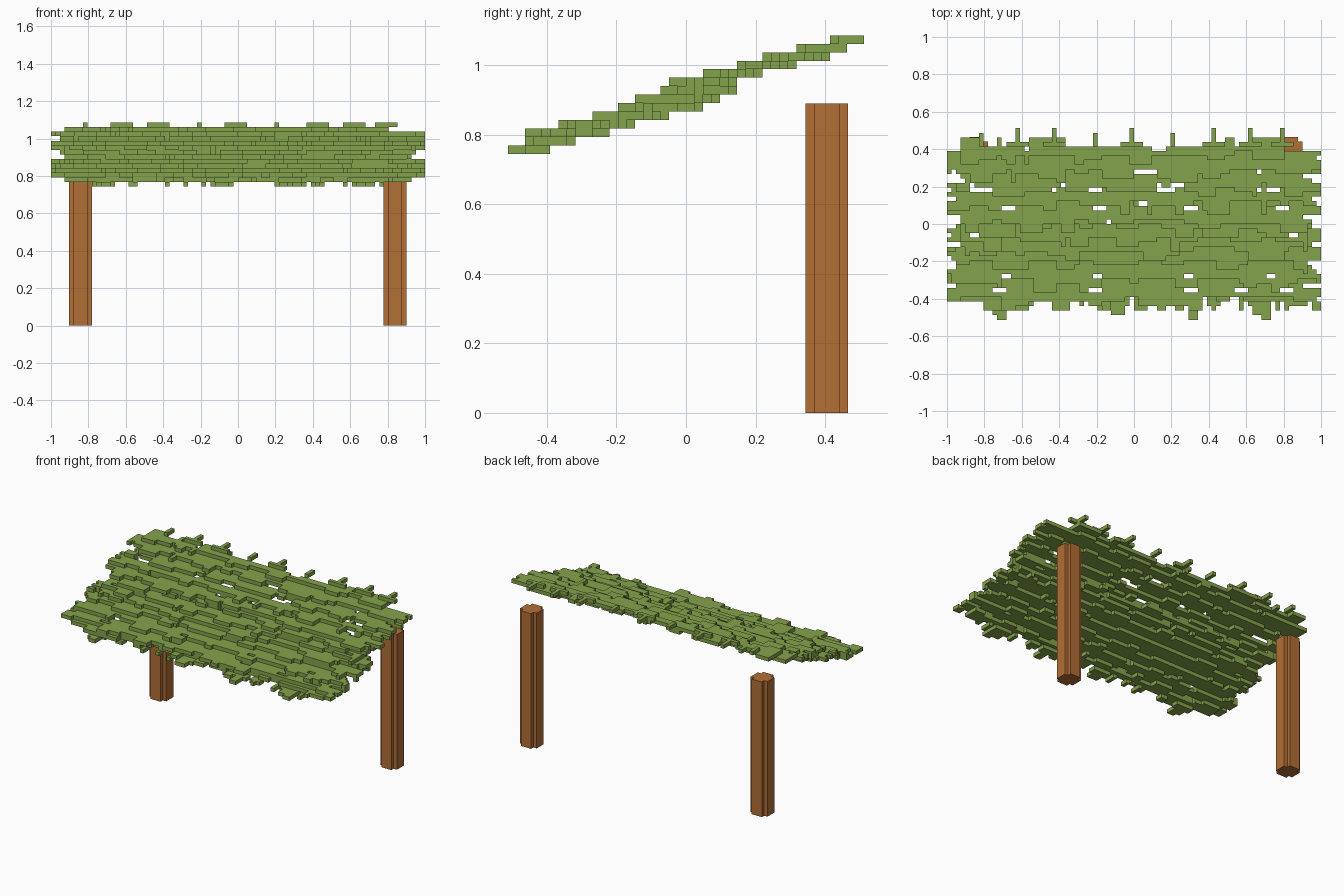
import bpy, bmesh, math, random

if "Cube" in bpy.data.objects:
    bpy.data.objects.remove(bpy.data.objects["Cube"], do_unlink=True)

random.seed(7)
C = 2 / 82           # size of one block
ROOF_Z = 0.744       # underside of the lowest roof layer


def material(name, color):
    m = bpy.data.materials.new(name)
    m.use_nodes = True
    m.diffuse_color = (*color, 1)
    bsdf = m.node_tree.nodes["Principled BSDF"]
    bsdf.inputs["Base Color"].default_value = (*color, 1)
    bsdf.inputs["Roughness"].default_value = 0.9
    return m


def add_object(name, bm, mat):
    mesh = bpy.data.meshes.new(name)
    bm.to_mesh(mesh)
    bm.free()
    mesh.materials.append(mat)
    ob = bpy.data.objects.new(name, mesh)
    bpy.context.collection.objects.link(ob)
    return ob


def runs(x0, x1, max_width):
    """Split a span of columns into random short runs."""
    while x0 < x1:
        w = min(random.randint(1, max_width), x1 - x0)
        yield range(x0, x0 + w)
        x0 += w


def block_mesh(cells):
    """Outer skin of a set of blocks, with faces merged along x."""
    bm = bmesh.new()

    def box_face(x0, x1, y, z, axis, side):
        lo, hi = [x0, y, z], [x1, y + 1, z + 1]
        u, v = (axis + 1) % 3, (axis + 2) % 3
        corners = []
        for a, b in ((0, 0), (1, 0), (1, 1), (0, 1)):
            p = [0, 0, 0]
            p[axis] = hi[axis] if side > 0 else lo[axis]
            p[u] = hi[u] if a else lo[u]
            p[v] = hi[v] if b else lo[v]
            corners.append(bm.verts.new((p[0] * C, p[1] * C, ROOF_Z + p[2] * C)))
        bm.faces.new(corners if side > 0 else corners[::-1])

    for axis in range(3):
        for side in (-1, 1):
            step = [0, 0, 0]
            step[axis] = side
            dx, dy, dz = step
            exposed = {c for c in cells
                       if (c[0] + dx, c[1] + dy, c[2] + dz) not in cells}
            for x, y, z in sorted(exposed):
                if axis == 0:
                    box_face(x, x + 1, y, z, axis, side)
                elif (x - 1, y, z) not in exposed:
                    end = x + 1
                    while (end, y, z) in exposed:
                        end += 1
                    box_face(x, end, y, z, axis, side)
    bmesh.ops.remove_doubles(bm, verts=bm.verts, dist=C / 100)
    return bm


green = material("leaf green", (0.235, 0.366, 0.072))
brown = material("wood brown", (0.445, 0.156, 0.036))

# Stepped roof layers: first row, row after the last, half width
layers = [(-19, -13, 38), (-19, -9, 41), (-15, -6, 41), (-11, -2, 41),
          (-8, 2, 41), (-6, 4, 38), (-3, 6, 39), (-2, 6, 41), (2, 9, 41),
          (6, 13, 41), (9, 17, 41), (13, 19, 38)]
notched_rows = {10, 9, 5, 1, 0, -1, -5, -9, -10, -14}
notch = {r: (random.randint(2, 4), random.randint(2, 4)) for r in notched_rows}
cells = set()
for i, (start, end, half) in enumerate(layers, 1):
    # Ragged front and back fringe around a solid band
    for cols in runs(-half, half, 5):
        front = start + random.choice((0, 1, 2, 2, 3, 3))
        back = end - random.choice((0, 1, 1, 2, 2))
        if i == len(layers):
            back = end - random.choice((0, 1, 2, 2, 2, 3))
        cells |= {(x, y, i) for x in cols for y in range(front, back)}
    # Uneven ends on every row
    for y in range(start, end):
        a, b = notch.get(y, (random.choice((0, 0, 0, 1)), random.choice((0, 0, 0, 1))))
        cells -= {(x, y, i) for x in range(-41, 41)
                  if x < -41 + a or x >= 41 - b}

# Lowest layer: tufts under the front edge (first column, width, rows out)
for x0, w, out in ((-32, 5, 2), (-24, 2, 0), (-16, 1, 1), (-12, 1, 0),
                   (-8, 1, 1), (-6, 5, 2), (8, 4, 1), (12, 3, 2),
                   (16, 3, 1), (23, 1, 1), (25, 5, 2), (31, 1, 1)):
    cells |= {(x, y, 0) for x in range(x0, x0 + w) for y in (-18, -17)}
    mid = range(x0 + w // 3, x0 + w - w // 3)
    cells |= {(x, y, 0) for x in mid for y in range(-18 - out, -17)}
for x0 in (-30, 12, 28):
    cells |= {(x, y, 0) for x in (x0, x0 + 1) for y in (-21, -20, -19)}

# Top layer: T-shaped tufts along the back edge
for x0 in (-28, -20, -3, 15, 23, 30):
    cells |= {(x, y, 13) for x in range(x0, x0 + 5) for y in (17,)}
    cells |= {(x0 + 2, y, 13) for y in range(17, 21)}
for x0 in (-34, -9, 8):
    cells |= {(x0, y, 13) for y in (17, 18, 19)}

# Small gaps right through the roof
for row, starts, w in ((3, (-29, -9, 11, 31), 3), (-12, (-29, -9, 11, 29), 2),
                       (-15, (-31, -10, 11, 22, 32), 3), (0, (-6,), 1),
                       (-3, (-36, 34), 2)):
    for x0 in starts:
        cells -= {(x, row, z) for x in range(x0, x0 + w) for z in range(14)}

add_object("leaf_roof", block_mesh(cells), green)

# Posts: square section with a notch cut from each corner
o, n = 2.5 * C, 1.5 * C
quarter = [(o, -n), (o, n), (n, n)]
for name, px in (("left_post", 0.84), ("right_post", -0.842)):
    bm = bmesh.new()
    ring = []
    for k in range(4):
        c, s = round(math.cos(k * math.pi / 2)), round(math.sin(k * math.pi / 2))
        ring += [bm.verts.new((px + c * x - s * y, 0.405 + s * x + c * y, 0))
                 for x, y in quarter]
    base = bm.faces.new(ring)
    top = bmesh.ops.extrude_face_region(bm, geom=[base])["geom"]
    bmesh.ops.translate(bm, vec=(0, 0, 0.89),
                        verts=[v for v in top if isinstance(v, bmesh.types.BMVert)])
    bmesh.ops.recalc_face_normals(bm, faces=bm.faces)
    add_object(name, bm, brown)
